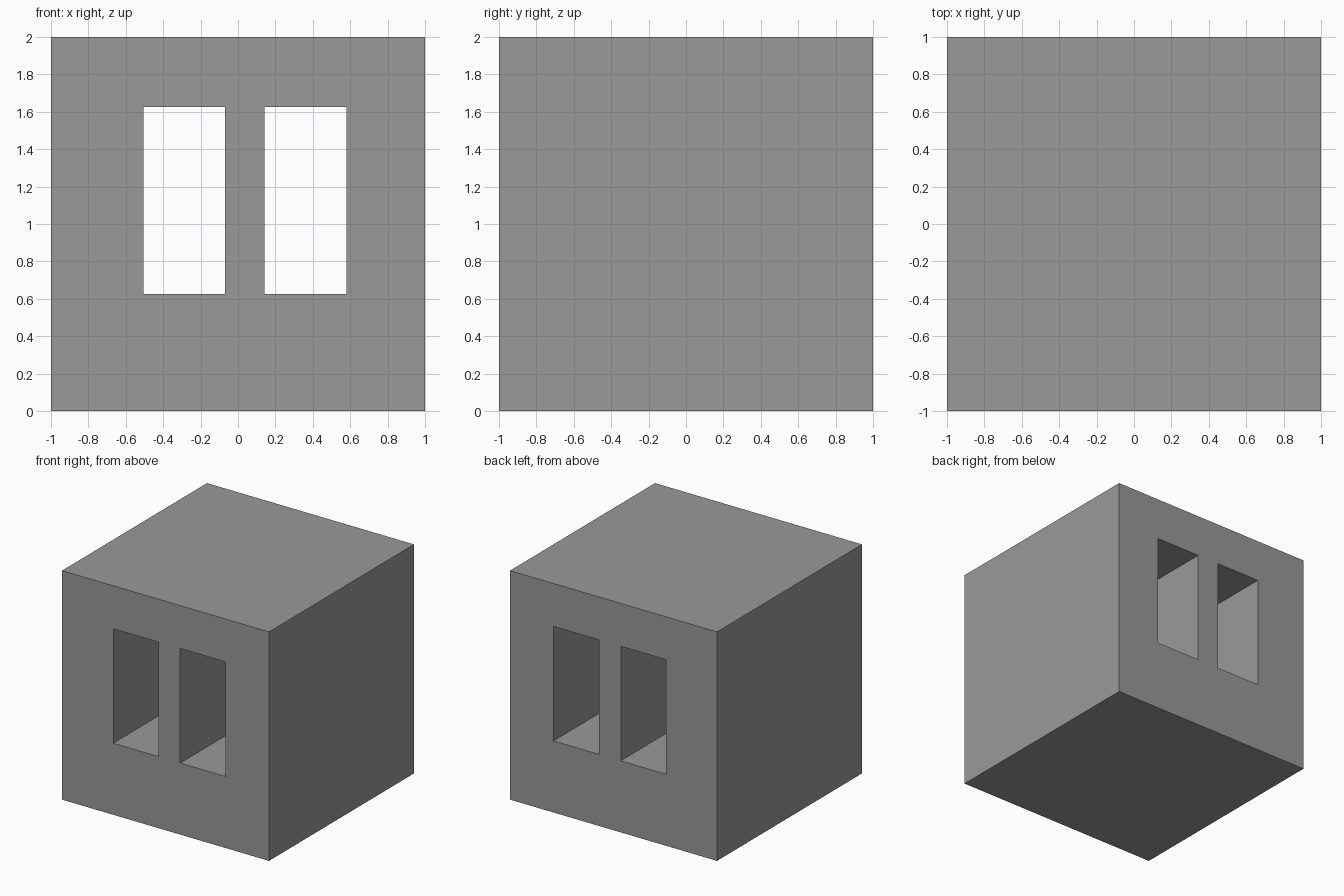
import bpy, bmesh

if "Cube" in bpy.data.objects:
    bpy.data.objects.remove(bpy.data.objects["Cube"])

# Front-face grid lines: the window edges split the wall into cells
xs = [-1.0, -0.505, -0.07, 0.142, 0.58, 1.0]
zs = [0.0, 0.625, 1.625, 2.0]
windows = {(1, 1), (3, 1)}

bm = bmesh.new()
grid = [[bm.verts.new((x, -1, z)) for z in zs] for x in xs]

# Front wall, leaving the two window cells open
for i in range(len(xs) - 1):
    for k in range(len(zs) - 1):
        if (i, k) not in windows:
            bm.faces.new((grid[i][k], grid[i + 1][k], grid[i + 1][k + 1], grid[i][k + 1]))

# Extrude through the full depth, making a block with two tunnels
front = bm.faces[:]
back = bmesh.ops.extrude_face_region(bm, geom=front, use_keep_orig=True)["geom"]
bmesh.ops.translate(bm, vec=(0, 2, 0), verts=[g for g in back if isinstance(g, bmesh.types.BMVert)])
bmesh.ops.recalc_face_normals(bm, faces=bm.faces[:])

mesh = bpy.data.meshes.new("windowed_block")
bm.to_mesh(mesh)
bm.free()
block = bpy.data.objects.new("windowed_block", mesh)
bpy.context.collection.objects.link(block)

# Dark grey surface
grey = bpy.data.materials.new("dark_grey")
grey.diffuse_color = (0.32, 0.32, 0.32, 1)
grey.use_nodes = True
grey.node_tree.nodes["Principled BSDF"].inputs["Base Color"].default_value = grey.diffuse_color
mesh.materials.append(grey)
